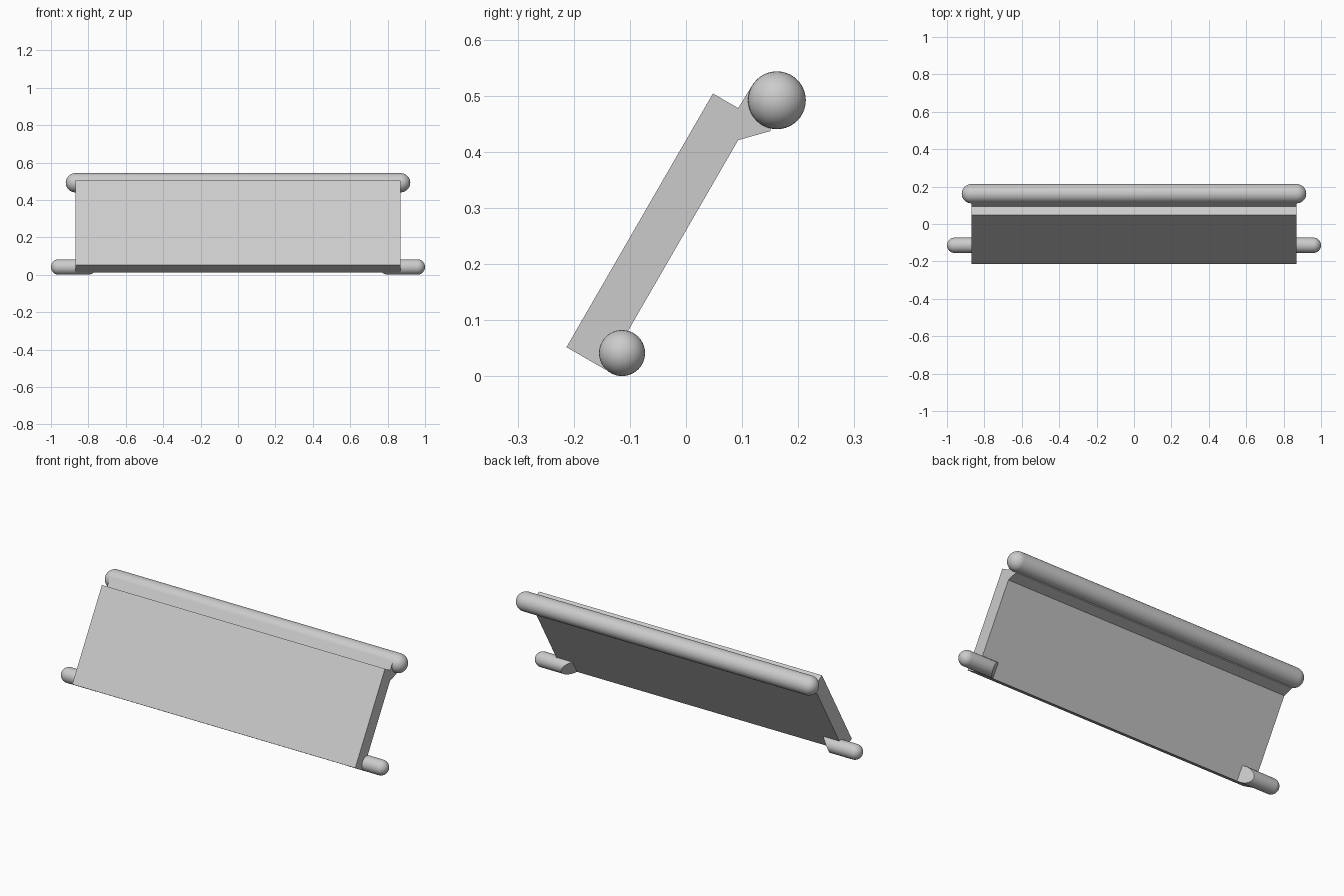
import bpy, bmesh, math
from mathutils import Vector

if "Cube" in bpy.data.objects:
    bpy.data.objects.remove(bpy.data.objects["Cube"], do_unlink=True)

grey = bpy.data.materials.new("plain_grey")
grey.use_nodes = True
grey.diffuse_color = (0.6, 0.6, 0.6, 1)
grey.node_tree.nodes["Principled BSDF"].inputs["Base Color"].default_value = (0.6, 0.6, 0.6, 1)

HALF = 0.87                                     # half width of the panel
SLOPE = Vector((0, 0.5, math.sqrt(0.75)))       # up along the leaning panel
BACK = Vector((0, SLOPE.z, -SLOPE.y))           # out of the panel's rear face


def finish(name, bm, smooth=False):
    bmesh.ops.recalc_face_normals(bm, faces=bm.faces)
    mesh = bpy.data.meshes.new(name)
    bm.to_mesh(mesh)
    bm.free()
    mesh.materials.append(grey)
    obj = bpy.data.objects.new(name, mesh)
    bpy.context.collection.objects.link(obj)
    if smooth:
        bpy.ops.object.select_all(action='DESELECT')
        obj.select_set(True)
        bpy.context.view_layer.objects.active = obj
        bpy.ops.object.shade_smooth_by_angle(angle=math.radians(35))
    return obj


def prism(name, outline):
    """Extrude a side outline across the width of the panel."""
    bm = bmesh.new()
    face = bm.faces.new([bm.verts.new((-HALF, p.y, p.z)) for p in outline])
    side = bmesh.ops.extrude_face_region(bm, geom=[face])["geom"]
    bmesh.ops.translate(bm, vec=(2 * HALF, 0, 0),
                        verts=[v for v in side if isinstance(v, bmesh.types.BMVert)])
    return finish(name, bm)


def lathe(start, end, radius, centre, round_start):
    """Turn a rod along x with a domed end, and optionally a domed start."""
    arc = [math.pi / 2 * i / 10 for i in range(11)]
    profile = [(end - radius + radius * math.sin(a), radius * math.cos(a)) for a in arc]
    if round_start:
        dome = [(start + radius - radius * math.sin(a), radius * math.cos(a)) for a in arc]
    else:
        dome = [(start, radius), (start, 0)]
    bm = bmesh.new()
    verts = [bm.verts.new((x, centre.y + r, centre.z)) for x, r in dome[::-1] + profile]
    edges = [bm.edges.new(pair) for pair in zip(verts, verts[1:])]
    bmesh.ops.spin(bm, geom=verts + edges, cent=centre, axis=(1, 0, 0),
                   angle=2 * math.pi, steps=40, use_duplicate=False)
    bmesh.ops.remove_doubles(bm, verts=bm.verts, dist=0.0001)
    return bm


# Leaning panel
foot = Vector((0, -0.213, 0.052))
height, depth = 0.522, 0.0805
heel = foot + BACK * depth
prism("panel", [foot, foot + SLOPE * height, heel + SLOPE * height, heel])

# Top rod and the web that joins it to the panel
rod_centre = Vector((0, 0.162, 0.492))
prism("rod_web", [Vector((0, y, z)) for y, z in
                  [(0.093, 0.421), (0.093, 0.478), (0.117, 0.517), (0.162, 0.492), (0.150, 0.437)]])
finish("top_rod", lathe(-0.921, 0.921, 0.0515, rod_centre, True), smooth=True)

# Bottom pivot pins, cut at a slant behind the panel
pin = lathe(0.70, 1.0, 0.041, Vector((0, -0.114, 0.0415)), False)
cut = bmesh.ops.bisect_plane(pin, geom=pin.verts[:] + pin.edges[:] + pin.faces[:],
                             plane_co=heel + Vector((0.77, 0, 0)),
                             plane_no=(Vector((1, 0, 0)) - BACK).normalized(),
                             clear_inner=True)
bmesh.ops.holes_fill(pin, edges=[e for e in pin.edges if e.is_boundary], sides=0)
pins = finish("pivot_pins", pin, smooth=True)
pins.modifiers.new("Mirror", 'MIRROR').use_mirror_merge = False
